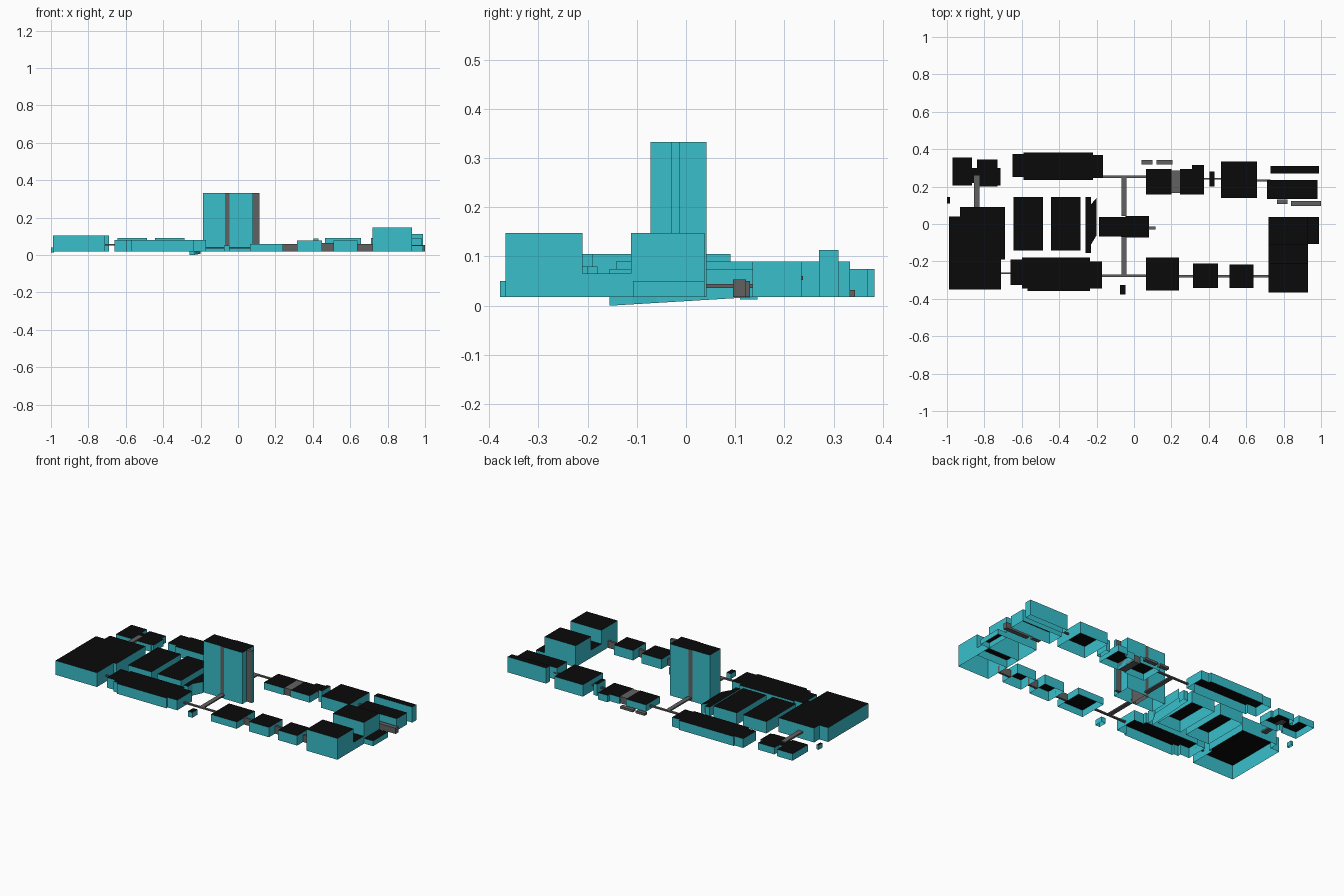
import bpy, bmesh

BASE = 0.018


def make_mat(name, rgb):
    m = bpy.data.materials.new(name)
    m.diffuse_color = (*rgb, 1)
    return m


WALL = make_mat("wall_cyan", (0.04, 0.52, 0.60))
ROOF = make_mat("roof_black", (0.003, 0.003, 0.003))
GREY = make_mat("link_grey", (0.12, 0.12, 0.12))


def prism(name, pts, top, base=BASE, wall=WALL, roof=ROOF, floor=False):
    """Walls and flat roof over an outline; base may be a function of y."""
    get = base if callable(base) else (lambda y: base)
    bm = bmesh.new()
    low = [bm.verts.new((x, y, get(y))) for x, y in pts]
    high = [bm.verts.new((x, y, top)) for x, y in pts]
    n = len(pts)
    for i in range(n):
        j = (i + 1) % n
        bm.faces.new((low[i], low[j], high[j], high[i]))
    bm.faces.new(high).material_index = 1
    if floor:
        bm.faces.new(low[::-1])
    bmesh.ops.recalc_face_normals(bm, faces=bm.faces)
    if sum(f.normal.z for f in bm.faces if f.material_index == 1) < 0:
        bmesh.ops.reverse_faces(bm, faces=bm.faces)
    me = bpy.data.meshes.new(name)
    bm.to_mesh(me)
    bm.free()
    me.materials.append(wall)
    me.materials.append(roof)
    ob = bpy.data.objects.new(name, me)
    bpy.context.collection.objects.link(ob)
    return ob


def block(name, x0, x1, y0, y1, top, **kw):
    return prism(name, [(x0, y0), (x1, y0), (x1, y1), (x0, y1)], top, **kw)


def grey(name, x0, x1, y0, y1, top, base=BASE):
    return block(name, x0, x1, y0, y1, top, base=base, wall=GREY, roof=GREY, floor=True)


# Large west hall
prism("west_hall", [(-.99, -.35), (-.71, -.35), (-.71, -.19), (-.69, -.19),
                    (-.69, .09), (-.93, .09), (-.93, .04), (-.99, .04)], .105)
# North-west pavilion and its raised link
prism("northwest_pavilion", [(-.97, .205), (-.865, .205), (-.865, .22), (-.84, .22),
                             (-.84, .2), (-.73, .2), (-.73, .205), (-.715, .205),
                             (-.715, .30), (-.73, .30), (-.73, .345), (-.84, .345),
                             (-.84, .30), (-.865, .30), (-.865, .355), (-.97, .355)], .06)
grey("northwest_link", -.855, -.825, .09, .26, .066, .056)
block("west_gate_hut", -1, -.985, .11, .145, .04, base=.013)

# Long north and south classroom wings with stepped ends
prism("north_wing", [(-.65, .25), (-.59, .25), (-.59, .235), (-.22, .235), (-.22, .245),
                     (-.165, .245), (-.165, .37), (-.22, .37), (-.22, .383),
                     (-.59, .383), (-.59, .375), (-.65, .375)], .075)
prism("south_wing", [(-.66, -.325), (-.60, -.325), (-.60, -.345), (-.57, -.345),
                     (-.57, -.358), (-.235, -.358), (-.235, -.345), (-.17, -.345),
                     (-.17, -.2), (-.235, -.2), (-.235, -.18), (-.60, -.18),
                     (-.60, -.19), (-.66, -.19)], .08)

# Central halls
for i, x in enumerate((-.645, -.445)):
    block(f"central_hall_{i + 1}", x, x + .158, -.142, .145, .09)
# Narrow hall with sloping foot
prism("slanted_hall", [(-.26, -.155), (-.23, -.155), (-.23, -.11), (-.2, -.06),
                       (-.2, .14), (-.23, .105), (-.23, .145), (-.26, .145)],
      .075, base=lambda y: min(BASE, (y + .155) * .06))

# Tower: two slabs, grey centre band and end stair
block("tower_west", -.187, -.07, -.068, .037, .333)
block("tower_east", -.045, .08, -.072, .042, .333)
block("tower_band", -.07, -.045, -.069, .038, .333, wall=GREY)
grey("tower_stair", .08, .113, -.03, -.013, .333)
block("tower_stair_end", .113, .116, -.03, -.013, .333)

# South-east row, joined by low grey walls
block("south_block_1", .065, .24, -.355, -.18, .06)
block("south_block_2", .315, .45, -.343, -.212, .078)
block("south_block_3", .51, .64, -.343, -.216, .078)
for i, (a, b, h) in enumerate(((.24, .315, .06), (.45, .51, .065), (.64, .72, .06))):
    grey(f"south_link_{i + 1}", a, b, -.285, -.272, h)

# South-east complex: two tall blocks over a low middle
block("southeast_front", .72, .93, -.367, -.21, .148)
block("southeast_middle", .72, .93, -.21, -.112, .065)
block("southeast_rear", .72, .93, -.112, .038, .148)
block("southeast_annex", .93, .99, -.108, .038, .05)

# North-east row
block("north_block_1", .065, .2, .158, .295, .06)
grey("north_block_link", .2, .245, .165, .285, .06)
prism("north_block_2", [(.245, .158), (.375, .158), (.375, .315), (.31, .315),
                        (.31, .295), (.245, .295)], .06)
block("north_stair", .405, .43, .2, .28, .088)
block("north_block_3", .465, .657, .14, .333, .09)
block("northeast_wing", .71, .98, .135, .235, .09)
block("northeast_slab", .73, .99, .27, .31, .113)

# Thin covered walkways
for i, (x0, x1, y0, y1) in enumerate((
        (-.165, .065, .247, .26), (-.17, .065, -.283, -.27),
        (-.067, -.04, .042, .25), (-.067, -.04, -.275, -.07),
        (.375, .465, .237, .246), (.657, .73, .228, .238), (-.71, -.66, -.268, -.26))):
    grey(f"walkway_{i + 1}", x0, x1, y0, y1, .044 if i < 4 else .06, .036 if i < 4 else .052)

# Small sheds and platforms
grey("east_shed_1", .765, .82, .107, .13, .05)
grey("east_shed_2", .84, 1, .095, .122, .053)
grey("north_platform_1", .04, .1, .318, .343, .032)
grey("north_platform_2", .12, .205, .318, .343, .032)
block("south_gate_hut", -.075, -.045, -.378, -.327, .05)
